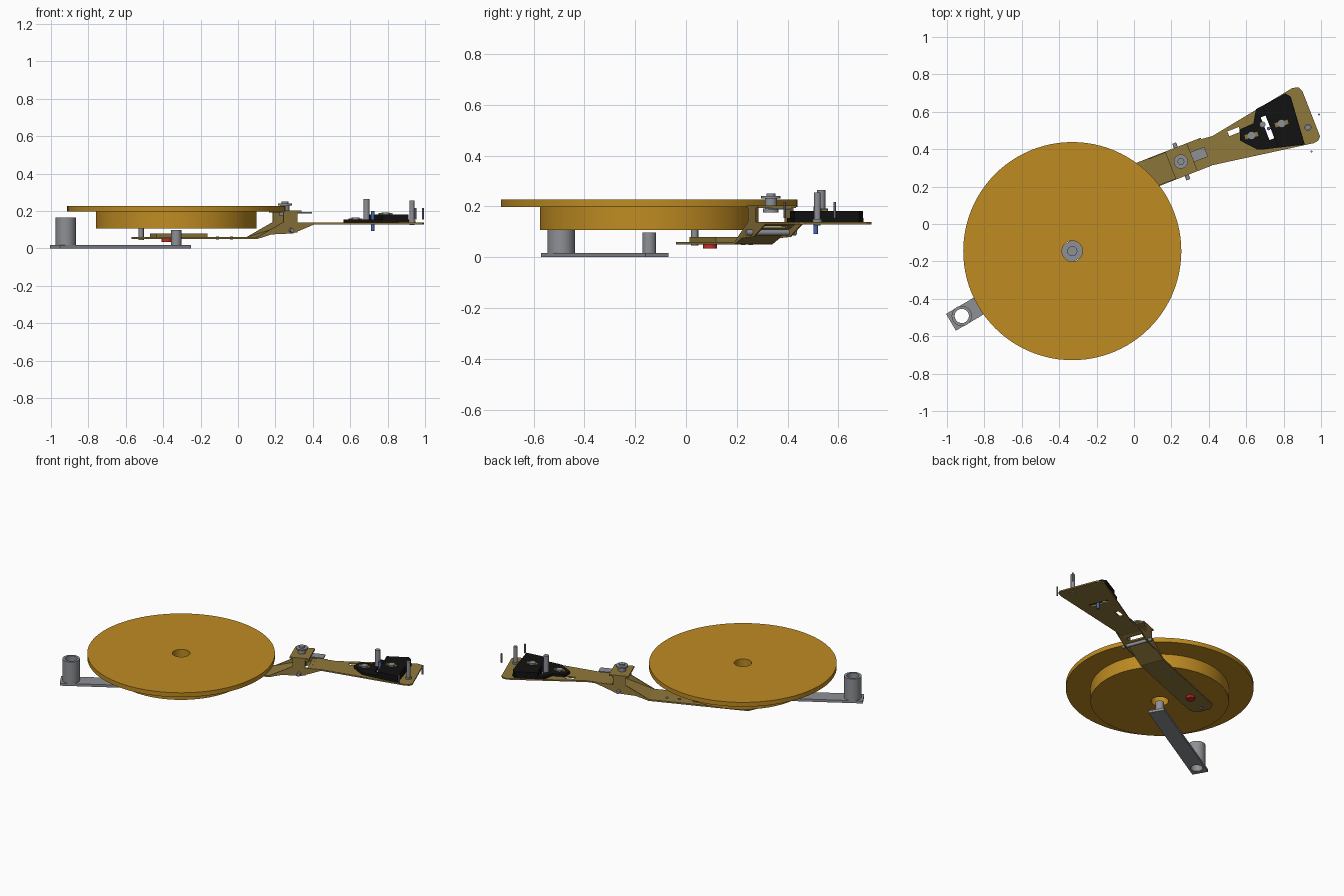
import bpy, bmesh, math
from mathutils import Matrix, Vector

cube = bpy.data.objects.get("Cube")
if cube:
    bpy.data.objects.remove(cube, do_unlink=True)


def material(name, r, g, b):
    m = bpy.data.materials.new(name)
    m.use_nodes = True
    m.diffuse_color = (r, g, b, 1)
    m.node_tree.nodes["Principled BSDF"].inputs["Base Color"].default_value = (r, g, b, 1)
    return m


gold = material("gold", .52, .26, .016)
brass = material("brass", .28, .19, .045)
steel = material("steel grey", .27, .28, .30)
black = material("black", .006, .006, .006)
red = material("red", .6, .02, .02)
blue = material("blue", .07, .14, .45)

# Local frames: x runs along each part's length
ARM = Matrix.Rotation(math.radians(21.3), 4, 'Z') @ Matrix.Translation((0, .22, 0))
BAR = Matrix.Translation((-.33, -.145, 0)) @ Matrix.Rotation(math.radians(210.4), 4, 'Z')
WORLD = Matrix()
SIDEWAYS = Matrix.Rotation(math.pi / 2, 4, 'X')


def finish(name, bm, mat, frame):
    bmesh.ops.recalc_face_normals(bm, faces=bm.faces)
    mesh = bpy.data.meshes.new(name)
    bm.to_mesh(mesh)
    bm.free()
    mesh.transform(frame)
    mesh.materials.append(mat)
    ob = bpy.data.objects.new(name, mesh)
    bpy.context.collection.objects.link(ob)
    return ob


def prism(name, outline, lo, hi, mat, frame):
    """Extrude a flat outline from lo to hi along its local z."""
    bm = bmesh.new()
    face = bm.faces.new([bm.verts.new((x, y, lo)) for x, y in outline])
    ext = bmesh.ops.extrude_face_region(bm, geom=[face])
    for v in ext["geom"]:
        if isinstance(v, bmesh.types.BMVert):
            v.co.z = hi
    return finish(name, bm, mat, frame)


def box(name, x0, x1, y0, y1, z0, z1, mat, frame):
    return prism(name, [(x0, y0), (x1, y0), (x1, y1), (x0, y1)], z0, z1, mat, frame)


def lathe(name, profile, centre, mat, frame=WORLD, steps=32, closed=False):
    """Spin (radius, height) points about local z."""
    bm = bmesh.new()
    vs = [bm.verts.new((r, 0, z)) for r, z in profile]
    edges = [bm.edges.new(p) for p in zip(vs, vs[1:])]
    if closed:
        edges.append(bm.edges.new((vs[-1], vs[0])))
    bmesh.ops.spin(bm, geom=vs + edges, cent=(0, 0, 0), axis=(0, 0, 1),
                   angle=math.tau, steps=steps, use_duplicate=False)
    bmesh.ops.remove_doubles(bm, verts=bm.verts, dist=1e-5)
    ob = finish(name, bm, mat, frame @ Matrix.Translation(centre))
    bpy.ops.object.select_all(action='DESELECT')
    ob.select_set(True)
    bpy.context.view_layer.objects.active = ob
    bpy.ops.object.shade_smooth_by_angle()
    return ob


def rod(name, x, y, z0, z1, r, mat, frame=WORLD, steps=20):
    return lathe(name, [(0, z0), (r, z0), (r, z1), (0, z1)], (x, y, 0), mat, frame, steps)


def cut(ob, *cutters):
    for c in cutters:
        mod = ob.modifiers.new("slot", 'BOOLEAN')
        mod.operation = 'DIFFERENCE'
        mod.solver = 'EXACT'
        mod.object = c
        bpy.ops.object.select_all(action='DESELECT')
        ob.select_set(True)
        bpy.context.view_layer.objects.active = ob
        bpy.ops.object.modifier_apply(modifier=mod.name)


# Turntable: wide platter over a narrower drum with a through hole
lathe("platter", [(.055, .107), (.43, .107), (.43, .197), (.583, .197),
                  (.583, .227), (.055, .227)], (-.33, -.145, 0), gold, steps=96, closed=True)

# Base bar with spindle and hollow post
bar = box("base_bar", -.062, .752, -.052, .052, 0, .017, steel, BAR)
bore = rod("bar_hole_cutter", .685, 0, -.05, .1, .038, steel, BAR, 32)
cut(bar, bore)
lathe("hollow_post", [(.038, .0), (.038, .165), (.054, .165), (.054, .016), (.038, .016)],
      (.685, 0, 0), steel, BAR, closed=False)
rod("spindle", 0, 0, .01, .098, .027, steel, BAR, 32)

# Lower arm, running under the drum
prism("lower_arm", [(-.51, -.04), (-.47, -.08), (.17, -.08), (.17, .08), (-.47, .08), (-.51, .04)],
      .05, .06, brass, ARM)
box("lower_spring_plate", -.40, -.11, -.05, .05, .06, .08, brass, ARM)
rod("stop_post", -.47, 0, .045, .11, .014, steel, ARM)
rod("red_button", -.32, .006, .034, .05, .028, red, ARM, 24)
for i, x in enumerate((-.02, .06)):
    rod(f"arm_rivet_{i}", x, .03, .047, .064, .009, steel, ARM, 12)

# Sloped part of the arm and its side flanges
ramp = prism("arm_ramp", [(.165, .05), (.43, .13), (.43, .139), (.165, .06)],
             -.08, .08, brass, ARM @ SIDEWAYS)
slot = box("ramp_slot_cutter", .37, .405, -.055, .055, 0, .2, brass, ARM)
cut(ramp, slot)
for side, y in (("right", -.08), ("left", .074)):
    prism(f"{side}_flange", [(.15, .052), (.25, .075), (.37, .08), (.50, .131), (.50, .138), (.31, .138)],
          -y - .006, -y, brass, ARM @ SIDEWAYS)
    # Upright legs of the bracket
    prism(f"{side}_bracket_leg", [(.315, .085), (.395, .085), (.395, .197), (.315, .197)],
          -y - .006, -y, brass, ARM @ SIDEWAYS)

# Bracket top, hinge pin, tab and adjusting screw
box("bracket_top", .295, .42, -.08, .08, .193, .203, brass, ARM)
rod("hinge_pin", .357, .097, -.105, .105, .011, steel, ARM @ SIDEWAYS)
box("steel_tab", .40, .50, -.028, .028, .187, .194, steel, ARM)
lathe("adjusting_screw", [(0, .175), (.031, .175), (.031, .192), (.024, .192), (.024, .23), (.038, .23),
                          (.038, .24), (.018, .24), (.018, .25), (0, .25)], (.355, 0, 0), steel, ARM)

# Widening outer arm with two slots
outer = prism("outer_arm", [(.425, -.08), (.49, -.077), (1.05, -.166), (1.08, -.163), (1.097, -.145),
                            (1.097, .115), (1.085, .14), (1.055, .15), (.56, .066), (.425, .08)],
              .129, .138, brass, ARM)
slots = [box("long_slot_cutter", .838, .866, -.065, .065, 0, .3, brass, ARM),
         box("end_slot_cutter", .645, .71, .032, .06, 0, .3, brass, ARM)]
cut(outer, *slots)

# Black mounting plate and its raised block
plate = prism("black_plate", [(.69, -.01), (.76, -.09), (.79, -.10), (1.005, -.156), (1.028, .11),
                              (1.008, .136), (.83, .115), (.79, .049), (.71, .046)],
              .138, .155, black, ARM)
cut(plate, slots[0])
prism("black_block", [(.868, -.12), (1.004, -.154), (1.027, .11), (1.007, .135), (.868, .118)],
      .154, .182, black, ARM)
for c in [bore, slot] + slots:
    bpy.data.objects.remove(c, do_unlink=True)

# Clamping screws with small brass cross bars
for i, (x, y, z) in enumerate(((.628, .473, .155), (.789, .537, .182))):
    rod(f"clamp_screw_{i}", x, y, .13, z + .01, .022, steel)
    frame = Matrix.Translation((x, y, 0)) @ Matrix.Rotation(math.radians(15), 4, 'Z')
    box(f"clamp_bar_{i}", -.036, .036, -.012, .012, z, z + .006, brass, frame)

# Upright pins on the outer arm
rod("tall_pin", .687, .532, .13, .265, .016, steel)
rod("end_pin", .93, .517, .125, .255, .013, steel)
rod("end_pin_collar", .93, .517, .138, .15, .019, steel)
rod("blue_pin", .72, .51, .092, .2, .009, blue)
for i, (x, y) in enumerate(((.989, .586), (.949, .388))):
    rod(f"small_pin_{i}", x, y, .155, .217, .005, steel, steps=12)
